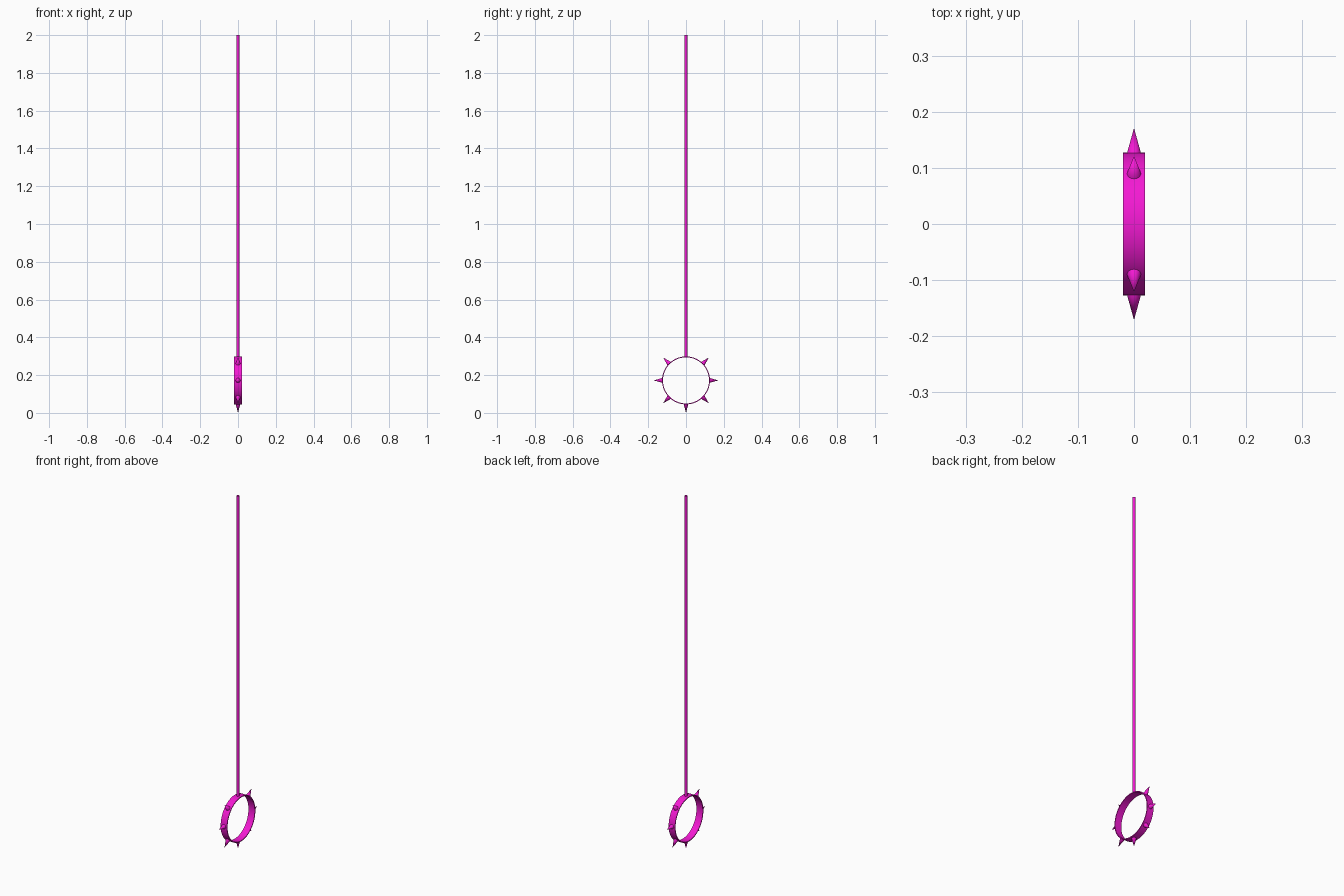
import bpy, bmesh, math
from mathutils import Matrix, Vector

if "Cube" in bpy.data.objects:
    bpy.data.objects.remove(bpy.data.objects["Cube"])

CENTRE = Vector((0, 0, 0.172))
R_OUT, R_IN, HALF_W = 0.127, 0.122, 0.02
TIP = 0.171

mat = bpy.data.materials.new("magenta")
mat.diffuse_color = (0.9, 0.01, 0.65, 1)
mat.use_nodes = True
mat.node_tree.nodes["Principled BSDF"].inputs["Base Color"].default_value = mat.diffuse_color


def finish(name, bm):
    bmesh.ops.recalc_face_normals(bm, faces=bm.faces)
    mesh = bpy.data.meshes.new(name)
    bm.to_mesh(mesh)
    bm.free()
    mesh.materials.append(mat)
    ob = bpy.data.objects.new(name, mesh)
    bpy.context.collection.objects.link(ob)
    bpy.ops.object.select_all(action='DESELECT')
    ob.select_set(True)
    bpy.context.view_layer.objects.active = ob
    bpy.ops.object.shade_smooth_by_angle(angle=math.radians(40))
    return ob


# Hoop: a thin rectangular section spun around the x axis
bm = bmesh.new()
section = [bm.verts.new(CENTRE + Vector((x, 0, r))) for x, r in
           ((-HALF_W, R_IN), (HALF_W, R_IN), (HALF_W, R_OUT), (-HALF_W, R_OUT))]
edges = [bm.edges.new((section[i], section[(i + 1) % 4])) for i in range(4)]
bmesh.ops.spin(bm, geom=section + edges, cent=CENTRE, axis=(1, 0, 0),
               angle=math.tau, steps=64, use_merge=True)
bmesh.ops.remove_doubles(bm, verts=bm.verts, dist=1e-5)
finish("hoop", bm)

# Spikes: every 45 degrees except at the top, where the rod joins
for i in range(1, 8):
    bm = bmesh.new()
    base = R_OUT - 0.002
    place = (Matrix.Translation(CENTRE) @ Matrix.Rotation(i * math.tau / 8, 4, 'X')
             @ Matrix.Translation((0, 0, (base + TIP) / 2)))
    bmesh.ops.create_cone(bm, cap_ends=True, segments=24, radius1=0.0128, radius2=0,
                          depth=TIP - base, matrix=place)
    finish(f"spike_{i}", bm)

# Rod: open-ended tube rising from the top of the hoop
bm = bmesh.new()
low, high = CENTRE.z + R_OUT - 0.002, 2.0
bmesh.ops.create_cone(bm, cap_ends=False, segments=24, radius1=0.0075, radius2=0.0075,
                      depth=high - low,
                      matrix=Matrix.Translation((0, 0, (low + high) / 2)))
finish("rod", bm)
